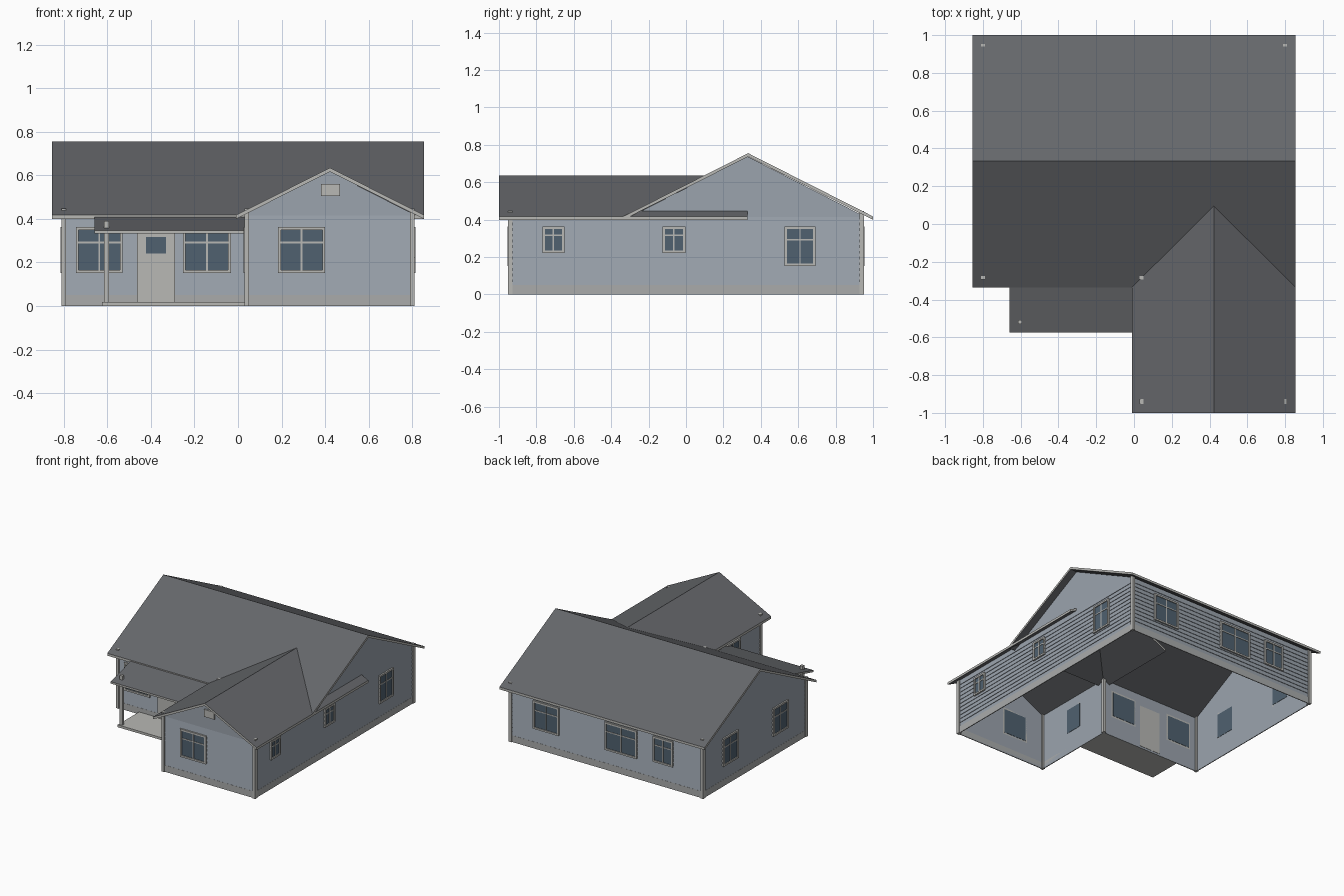
import bpy, bmesh

if "Cube" in bpy.data.objects:
    bpy.data.objects.remove(bpy.data.objects["Cube"])

def mat(name, c):
    m = bpy.data.materials.new(name)
    m.diffuse_color = (*c, 1)
    m.use_nodes = True
    m.node_tree.nodes["Principled BSDF"].inputs["Base Color"].default_value = m.diffuse_color
    return m

WALL = mat("wall_blue", (0.33, 0.37, 0.42))
TRIM = mat("trim_grey", (0.48, 0.48, 0.46))
BASE = mat("base_grey", (0.40, 0.41, 0.41))
ROOF = mat("roof_dark", (0.13, 0.135, 0.145))
GLASS = mat("glass", (0.08, 0.12, 0.16))

def make(name, verts, faces, *mats):
    me = bpy.data.meshes.new(name)
    me.from_pydata(verts, [], faces)
    for m in mats:
        me.materials.append(m)
    ob = bpy.data.objects.new(name, me)
    bpy.context.collection.objects.link(ob)
    bm = bmesh.new()
    bm.from_mesh(me)
    bmesh.ops.recalc_face_normals(bm, faces=bm.faces)
    bm.to_mesh(me)
    bm.free()
    return ob

def box(name, x, y, z, m):
    v = [(a, b, c) for a in x for b in y for c in z]
    f = [(0, 1, 3, 2), (4, 6, 7, 5), (0, 4, 5, 1), (2, 3, 7, 6), (0, 2, 6, 4), (1, 5, 7, 3)]
    return make(name, v, f, m)

def wall_box(name, wall, u, d, z, m):
    """Box on a wall: u runs along it, d is the distance outward."""
    axis, pos, s = wall
    n = sorted((pos + s * d[0], pos + s * d[1]))
    return box(name, n, u, z, m) if axis == 'x' else box(name, u, n, z, m)

def slab(name, profile, span, axis, t=0.018):
    """Roof slab: top profile of (horizontal, z) points extruded along an axis."""
    loop = profile + [(h, z - t) for h, z in reversed(profile)]
    n, k = len(loop), len(profile)
    v = [(e, h, z) if axis == 'x' else (h, e, z) for e in span for h, z in loop]
    f = [(i, (i + 1) % n, n + (i + 1) % n, n + i) for i in range(n)]
    for o in (0, n):  # end caps, split per slope
        f += [(o + i, o + i + 1, o + n - 2 - i, o + n - 1 - i) for i in range(k - 1)]
    ob = make(name, v, f, ROOF, TRIM)
    for p in ob.data.polygons:
        side = abs(p.normal.z) < 0.2
        p.material_index = 1 if side else 0
    return ob

# Outer wall shell, L-shaped and open underneath
outline = [(-0.8, -0.28), (0.04, -0.28), (0.04, -0.94), (0.8, -0.94), (0.8, 0.94), (-0.8, 0.94)]
n = len(outline)
H = 0.425
make("wall_shell", [(x, y, z) for z in (0, H) for x, y in outline],
     [(i, (i + 1) % n, n + (i + 1) % n, n + i) for i in range(n)], WALL)

# Gable triangles
for name, x in (("left_gable", -0.8), ("right_gable", 0.8)):
    make(name, [(x, -0.28, H), (x, 0.94, H), (x, 0.33, 0.737)], [(0, 1, 2)], WALL)
make("wing_gable", [(0.04, -0.94, H), (0.8, -0.94, H), (0.4225, -0.94, 0.617)], [(0, 1, 2)], WALL)

# Lap siding and base band on each wall
FRONT, WING = ('y', -0.28, -1), ('y', -0.94, -1)
WSIDE, RIGHT = ('x', 0.04, -1), ('x', 0.8, 1)
BACK, LEFT = ('y', 0.94, 1), ('x', -0.8, -1)
runs = [("porch_wall", FRONT, (-0.8, 0.04)), ("wing_front", WING, (0.04, 0.8)),
        ("wing_side", WSIDE, (-0.94, -0.28)), ("right", RIGHT, (-0.94, 0.94)),
        ("back", BACK, (-0.8, 0.8)), ("left", LEFT, (-0.28, 0.94))]
ROWS, Z0, Z1 = 12, 0.05, 0.415
for name, wall, u in runs:
    axis, pos, s = wall
    step = (Z1 - Z0) / ROWS
    prof = []
    for i in range(ROWS):
        prof += [(0.005, Z0 + i * step), (0.001, Z0 + (i + 1) * step)]
    v = [((pos + s * d, a, z) if axis == 'x' else (a, pos + s * d, z)) for d, z in prof for a in u]
    make(name + "_siding", v, [(2*i, 2*i+1, 2*i+3, 2*i+2) for i in range(len(prof) - 1)], WALL)
    wall_box(name + "_base", wall, u, (0, 0.006), (0, Z0), BASE)

# Corner boards, slightly poking through the roof
for i, (x, y) in enumerate(outline):
    box(f"corner_board_{i}", (x - 0.011, x + 0.011), (y - 0.013, y + 0.013), (0, 0.447), TRIM)

# Roofs
slab("main_roof", [(-0.335, 0.417), (0.3325, 0.755), (1.0, 0.417)], (-0.855, 0.855), 'x')
slab("wing_roof", [(-0.01, 0.417), (0.4225, 0.635), (0.855, 0.417)], (-1.0, 0.33), 'y')
slab("porch_roof", [(-0.575, 0.347), (-0.285, 0.422)], (-0.66, 0.035), 'x', 0.014)

# Windows: glass, frame and glazing bars
def window(name, wall, u0, u1, z0, z1):
    w = 0.013
    um, zb = (u0 + u1) / 2, z0 + (z1 - z0) * 0.66
    wall_box(name + "_glass", wall, (u0 + w, u1 - w), (-0.002, 0.008), (z0 + w, z1 - w), GLASS)
    for k, a in enumerate((u0, u1 - w)):
        wall_box(f"{name}_jamb_{k}", wall, (a, a + w), (0, 0.015), (z0, z1), TRIM)
    for k, a in enumerate((z0, z1 - w)):
        wall_box(f"{name}_rail_{k}", wall, (u0 + w, u1 - w), (0, 0.015), (a, a + w), TRIM)
    wall_box(name + "_mullion", wall, (um - 0.004, um + 0.004), (0.006, 0.012), (z0 + w, z1 - w), TRIM)
    wall_box(name + "_bar", wall, (u0 + w, u1 - w), (0.006, 0.011), (zb - 0.004, zb + 0.004), TRIM)

LO, HI = 0.152, 0.363
for i, (wall, u0, u1, lo) in enumerate([
        (WING, 0.184, 0.4, LO), (FRONT, -0.253, -0.032, LO), (FRONT, -0.745, -0.53, LO),
        (RIGHT, -0.767, -0.65, 0.222), (RIGHT, -0.126, -0.003, 0.222), (RIGHT, 0.527, 0.692, LO),
        (BACK, 0.395, 0.61, LO), (BACK, -0.255, 0.012, LO), (BACK, -0.555, -0.39, 0.17),
        (LEFT, 0.535, 0.715, LO), (LEFT, -0.06, 0.12, LO), (WSIDE, -0.69, -0.525, LO)]):
    window(f"window_{i}", wall, u0, u1, lo, HI)

# Front door with glazed light
wall_box("door", FRONT, (-0.464, -0.29), (-0.002, 0.013), (0.015, 0.337), TRIM)
wall_box("door_glass", FRONT, (-0.423, -0.331), (0.01, 0.016), (0.24, 0.317), GLASS)

# Gable vent
wall_box("gable_vent", WING, (0.382, 0.468), (0, 0.012), (0.506, 0.561), TRIM)

# Porch deck and post
box("porch_deck", (-0.625, 0.04), (-0.54, -0.28), (0, 0.018), TRIM)
box("porch_post", (-0.615, -0.593), (-0.53, -0.508), (0.018, 0.39), TRIM)
